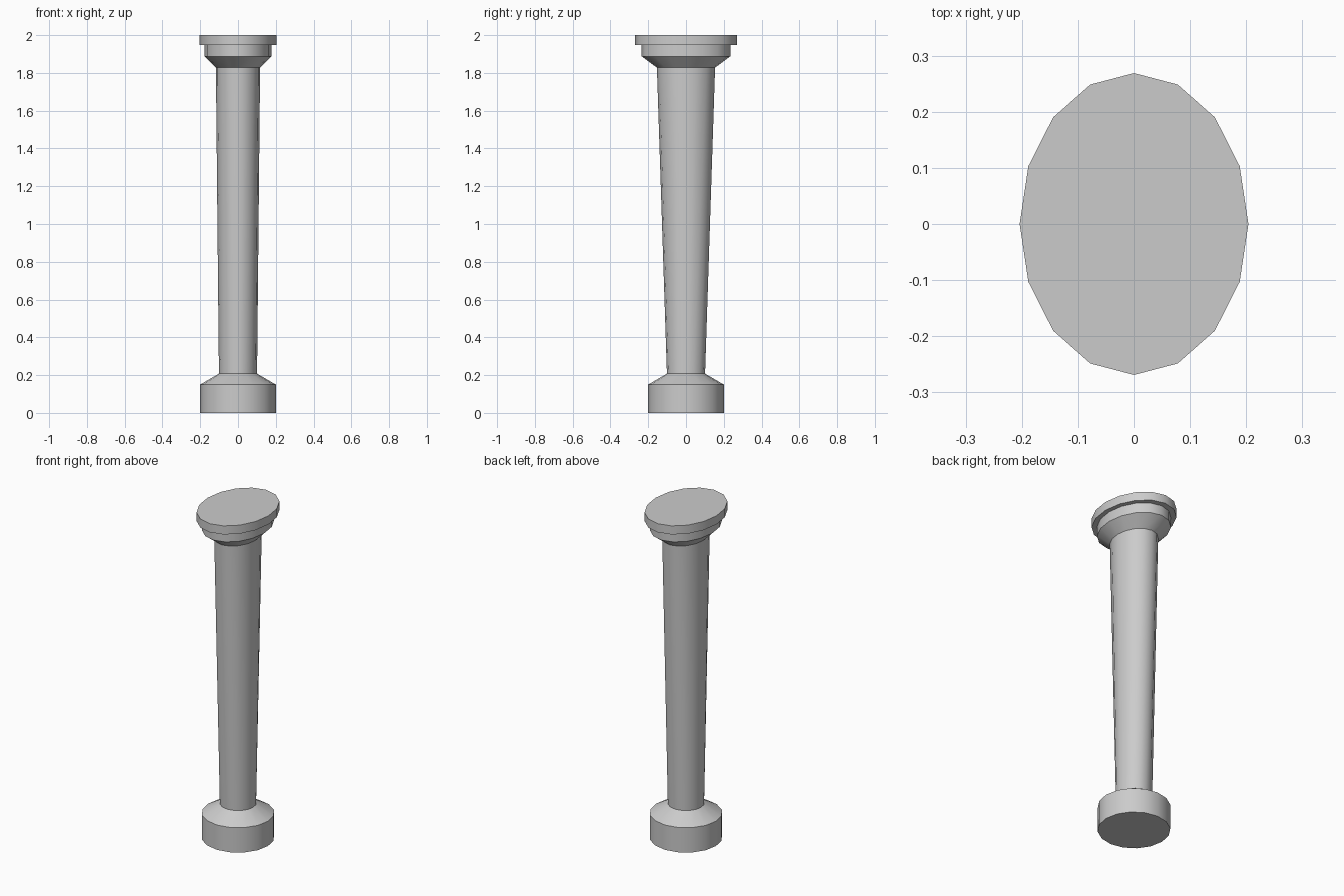
import bpy, bmesh
from math import cos, sin, pi, radians

if "Cube" in bpy.data.objects:
    bpy.data.objects.remove(bpy.data.objects["Cube"])

SIDES = 16


def lathe(name, profile):
    """Closed solid from (x radius, y radius, z) rings, bottom to top."""
    bm = bmesh.new()
    rings = []
    for rx, ry, z in profile:
        rings.append([bm.verts.new((rx * cos(2 * pi * i / SIDES),
                                    ry * sin(2 * pi * i / SIDES), z))
                      for i in range(SIDES)])
    for low, high in zip(rings, rings[1:]):
        for i in range(SIDES):
            j = (i + 1) % SIDES
            bm.faces.new((low[i], low[j], high[j], high[i]))
    bm.faces.new(rings[0][::-1])
    bm.faces.new(rings[-1])
    mesh = bpy.data.meshes.new(name)
    bm.to_mesh(mesh)
    bm.free()
    obj = bpy.data.objects.new(name, mesh)
    bpy.context.collection.objects.link(obj)
    bpy.context.view_layer.objects.active = obj
    obj.select_set(True)
    bpy.ops.object.shade_smooth_by_angle(angle=radians(30))
    obj.select_set(False)
    return obj


# One continuous outline: round base, flaring shaft, oval stepped capital
lathe("column", [
    (0.2, 0.2, 0.0), (0.2, 0.2, 0.15),
    (0.101, 0.101, 0.208),
    (0.117, 0.154, 1.828),
    (0.177, 0.235, 1.888), (0.177, 0.235, 1.948),
    (0.204, 0.269, 1.948), (0.204, 0.269, 2.0),
])
